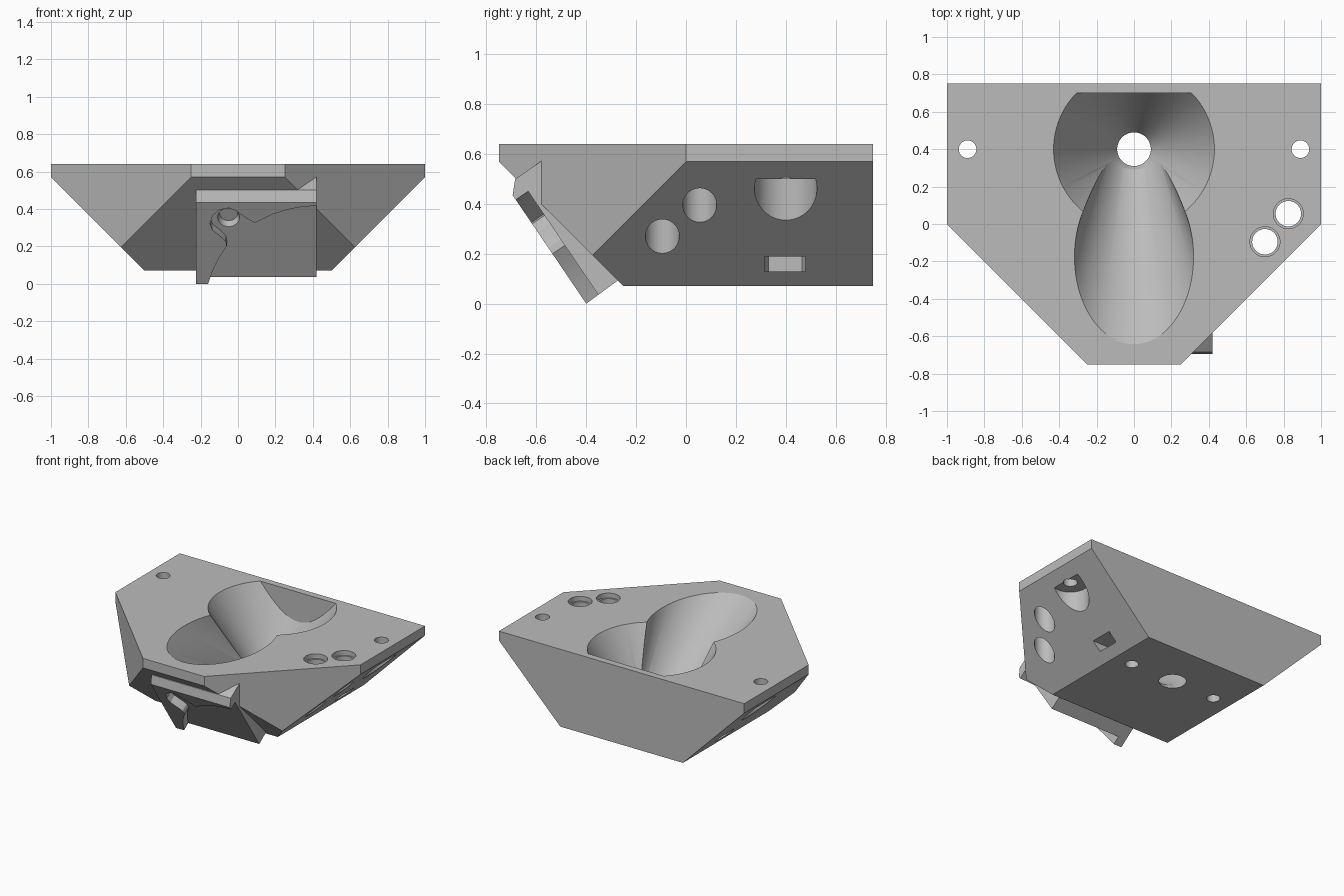
import bpy, bmesh, math
from mathutils import Matrix, Vector

if "Cube" in bpy.data.objects:
    bpy.data.objects.remove(bpy.data.objects["Cube"])

grey = bpy.data.materials.new("plain grey")
grey.use_nodes = True
grey.diffuse_color = (0.5, 0.5, 0.5, 1)
grey.node_tree.nodes["Principled BSDF"].inputs["Base Color"].default_value = (0.5, 0.5, 0.5, 1)


def to_object(name, bm):
    bmesh.ops.recalc_face_normals(bm, faces=bm.faces)
    mesh = bpy.data.meshes.new(name)
    bm.to_mesh(mesh)
    bm.free()
    mesh.materials.append(grey)
    obj = bpy.data.objects.new(name, mesh)
    bpy.context.collection.objects.link(obj)
    return obj


def prism(name, points, shift):
    """Extrude a planar outline along a vector."""
    bm = bmesh.new()
    face = bm.faces.new([bm.verts.new(p) for p in points])
    ext = bmesh.ops.extrude_face_region(bm, geom=[face])
    moved = [v for v in ext["geom"] if isinstance(v, bmesh.types.BMVert)]
    bmesh.ops.translate(bm, verts=moved, vec=shift)
    return to_object(name, bm)


def cone(name, base, direction, length, r1, r2, clip_y=None):
    """Cone or cylinder from a base point along a direction."""
    d = Vector(direction).normalized()
    mat = Matrix.Translation(Vector(base) + d * length / 2) @ d.to_track_quat('Z', 'Y').to_matrix().to_4x4()
    bm = bmesh.new()
    bmesh.ops.create_cone(bm, cap_ends=True, segments=96, radius1=r1, radius2=r2, depth=length, matrix=mat)
    if clip_y is not None:
        bmesh.ops.bisect_plane(bm, geom=bm.verts[:] + bm.edges[:] + bm.faces[:],
                               plane_co=(0, clip_y, 0), plane_no=(0, 1, 0), clear_outer=True)
        bmesh.ops.holes_fill(bm, edges=[e for e in bm.edges if e.is_boundary])
    return to_object(name, bm)


def combine(target, tool, operation='DIFFERENCE'):
    """Apply a boolean and remove the tool."""
    tool.hide_render = True
    bpy.context.view_layer.objects.active = target
    mod = target.modifiers.new("cut", 'BOOLEAN')
    mod.operation, mod.solver, mod.object = operation, 'EXACT', tool
    bpy.ops.object.modifier_apply(modifier=mod.name)
    bpy.data.objects.remove(tool)


# Body: six-sided slab tapering to a rectangular base
bm = bmesh.new()
for s in (-1, 1):
    for z in (0.57, 0.64):
        for x, y in ((1, 0.75), (1, 0), (0.25, -0.75)):
            bm.verts.new((s * x, y, z))
    for p in ((0.625, -0.375, 0.195), (0.5, -0.25, 0.07), (0.5, 0.75, 0.07)):
        bm.verts.new((s * p[0], p[1], p[2]))
bmesh.ops.convex_hull(bm, input=bm.verts[:])
bmesh.ops.dissolve_limit(bm, angle_limit=0.01, verts=bm.verts[:], edges=bm.edges[:])
body = to_object("funnel_body", bm)

# Bracket on the front slope
profile = [(-0.695, 0.435), (-0.685, 0.50), (-0.575, 0.575), (-0.45, 0.42),
           (-0.25, 0.11), (-0.40, 0.0)]
bracket = prism("front_bracket", [(-0.225, y, z) for y, z in profile], (0.645, 0, 0))

# Curved pocket sunk into the bracket
inward = Vector((0, 0.827, 0.561)).normalized()


def on_plate(x, z):
    return Vector((x, -0.695 + (0.435 - z) * 0.295 / 0.435, z))


outline = [(-0.172, -0.03), (-0.16, 0.0), (-0.135, 0.07), (-0.10, 0.14), (-0.06, 0.20),
           (-0.065, 0.225), (-0.09, 0.25), (-0.135, 0.285), (-0.15, 0.32), (-0.135, 0.365),
           (-0.10, 0.395), (-0.05, 0.405), (-0.01, 0.39), (0.03, 0.36), (0.09, 0.325),
           (0.18, 0.37), (0.28, 0.40), (0.35, 0.412), (0.44, 0.418), (0.44, -0.03)]
depth = 0.06
pocket = prism("pocket_cutter", [on_plate(x, z) - inward * 0.02 for x, z in outline], inward * (depth + 0.02))
combine(bracket, pocket)
combine(body, bracket, 'UNION')

# Upright funnel with a flat rear, and the tilted chute that runs into it
slope = 0.34 / 0.57
cutters = [
    cone("funnel_cutter", (0, 0.4, 0.0), (0, 0, 1), 0.75, 0.09 - 0.07 * slope, 0.09 + 0.68 * slope, 0.70),
    cone("chute_cutter", (0, 0.406, 0.184), (0, -1, 1), 1.6, 0.134, 0.134 + 1.6 * math.tan(math.radians(15))),
    cone("bracket_hole_cutter", on_plate(-0.05, 0.355 - depth * 0.561) + inward * (depth - 0.005),
         inward, 0.045, 0.06, 0.048),
]

# Paired screw holes with counterbores, base holes and nut slots
up = (0, 0, 1)
for s in (-1, 1):
    cutters += [
        cone("screw_cutter", (s * 0.89, 0.4, 0.3), up, 0.5, 0.047, 0.047),
        cone("counterbore_cutter", (s * 0.89, 0.4, 0.2), up, 0.3, 0.125, 0.125),
        cone("base_hole_cutter", (s * 0.355, 0.4, 0.0), up, 0.25, 0.045, 0.045),
        prism("nut_slot_cutter", [(s * x, y, 0.13) for x, y in
              ((0.26, 0.33), (0.30, 0.315), (0.8, 0.315), (0.8, 0.48), (0.30, 0.48), (0.26, 0.465))],
              (0, 0, 0.06)),
    ]

# Two stepped holes on one side
for x, y in ((0.825, 0.055), (0.70, -0.095)):
    cutters += [cone("side_hole_cutter", (x, y, 0.0), up, 0.8, 0.068, 0.068),
                cone("side_step_cutter", (x, y, 0.605), up, 0.2, 0.08, 0.08)]

for c in cutters:
    combine(body, c)

# Smooth the round walls and keep the edges sharp
bpy.ops.object.select_all(action='DESELECT')
body.select_set(True)
bpy.context.view_layer.objects.active = body
bpy.ops.object.shade_smooth_by_angle(angle=math.radians(24))
